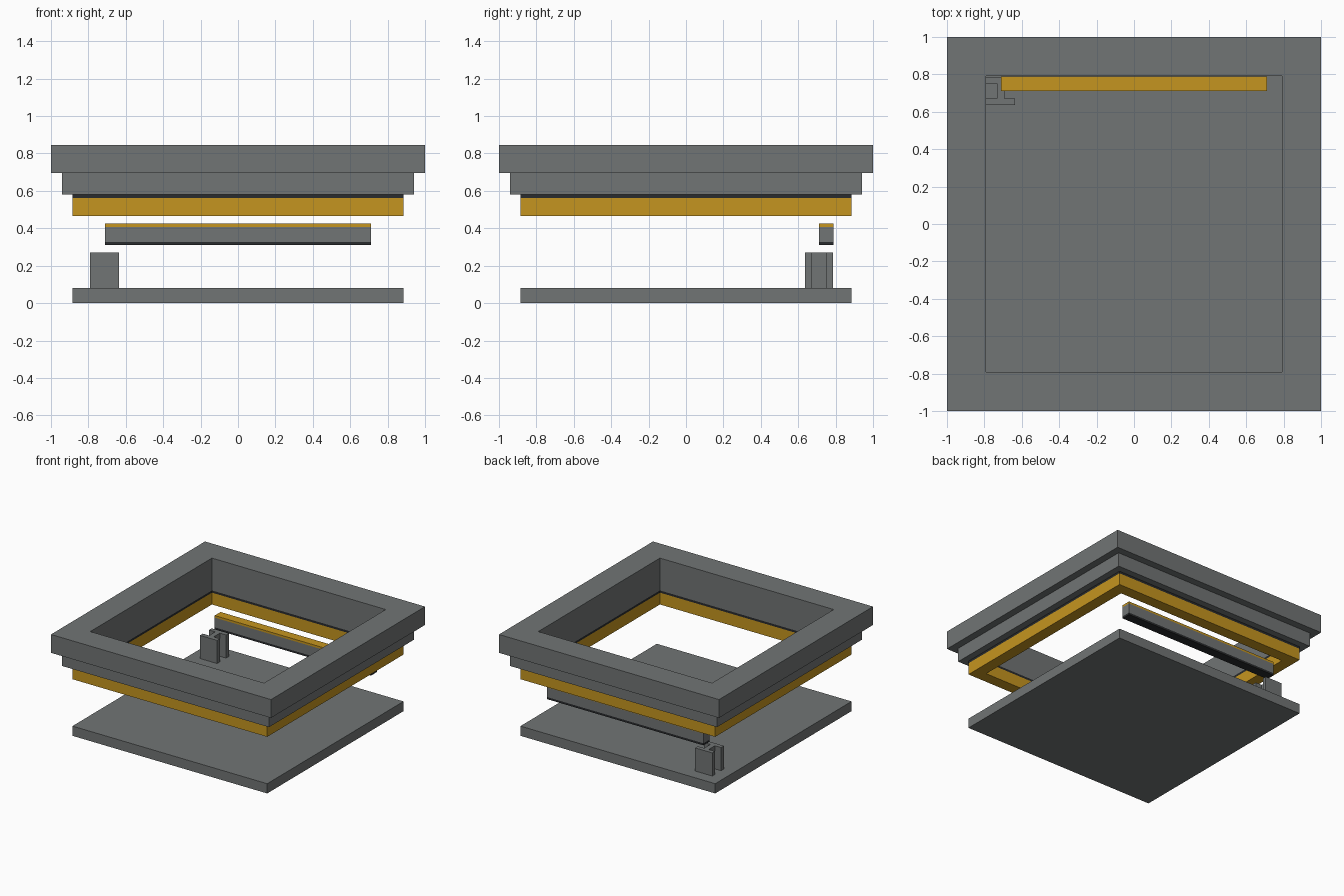
import bpy
import bmesh

if "Cube" in bpy.data.objects:
    bpy.data.objects.remove(bpy.data.objects["Cube"])


def material(name, rgb):
    m = bpy.data.materials.new(name)
    m.diffuse_color = (*rgb, 1)
    m.use_nodes = True
    m.node_tree.nodes["Principled BSDF"].inputs["Base Color"].default_value = m.diffuse_color
    return m


GREY = material("grey metal", (0.165, 0.177, 0.177))
GOLD = material("gold", (0.56, 0.30, 0.014))
DARK = material("dark rubber", (0.022, 0.024, 0.026))


def finish(name, bm, mat):
    bmesh.ops.recalc_face_normals(bm, faces=bm.faces)
    mesh = bpy.data.meshes.new(name)
    bm.to_mesh(mesh)
    bm.free()
    mesh.materials.append(mat)
    ob = bpy.data.objects.new(name, mesh)
    bpy.context.collection.objects.link(ob)
    return ob


def prism(name, outline, z0, z1, mat):
    """Extrude a closed xy outline from z0 to z1."""
    bm = bmesh.new()
    face = bm.faces.new([bm.verts.new((x, y, z0)) for x, y in outline])
    ext = bmesh.ops.extrude_face_region(bm, geom=[face], use_keep_orig=True)
    for v in ext["geom"]:
        if isinstance(v, bmesh.types.BMVert):
            v.co.z = z1
    return finish(name, bm, mat)


def box(name, x0, x1, y0, y1, z0, z1, mat):
    return prism(name, [(x0, y0), (x1, y0), (x1, y1), (x0, y1)], z0, z1, mat)


def ring(name, outer, inner, z0, z1, mat):
    """Square ring with mitred corners."""
    bm = bmesh.new()
    signs = [(-1, -1), (1, -1), (1, 1), (-1, 1)]
    section = [(outer, z0), (outer, z1), (inner, z1), (inner, z0)]
    loops = [[bm.verts.new((sx * r, sy * r, z)) for sx, sy in signs] for r, z in section]
    for i in range(4):
        a, b = loops[i], loops[(i + 1) % 4]
        for j in range(4):
            k = (j + 1) % 4
            bm.faces.new((a[j], a[k], b[k], b[j]))
    return finish(name, bm, mat)


# Base plate
box("base_plate", -0.885, 0.885, -0.885, 0.885, 0, 0.08, GREY)

# Corner post with an I-beam section
x0, x1, wx0, wx1 = -0.79, -0.635, -0.733, -0.692
y0, y1, fy0, fy1 = 0.635, 0.787, 0.672, 0.752
prism("corner_post", [(x0, y0), (x1, y0), (x1, fy0), (wx1, fy0), (wx1, fy1), (x1, fy1),
                      (x1, y1), (x0, y1), (x0, fy1), (wx0, fy1), (wx0, fy0), (x0, fy0)],
      0.08, 0.27, GREY)

# Floating rail: dark seal, grey body, gold cap
for part, z0, z1, mat in (("rail_seal", 0.311, 0.328, DARK),
                          ("rail_body", 0.328, 0.408, GREY),
                          ("rail_cap", 0.408, 0.425, GOLD)):
    box(part, -0.71, 0.71, 0.712, 0.788, z0, z1, mat)

# Stepped frame stack
for part, outer, z0, z1, mat in (("gold_frame", 0.885, 0.465, 0.562, GOLD),
                                 ("frame_gasket", 0.885, 0.562, 0.58, DARK),
                                 ("middle_frame", 0.94, 0.58, 0.695, GREY),
                                 ("top_frame", 1.0, 0.695, 0.846, GREY)):
    ring(part, outer, 0.79, z0, z1, mat)
